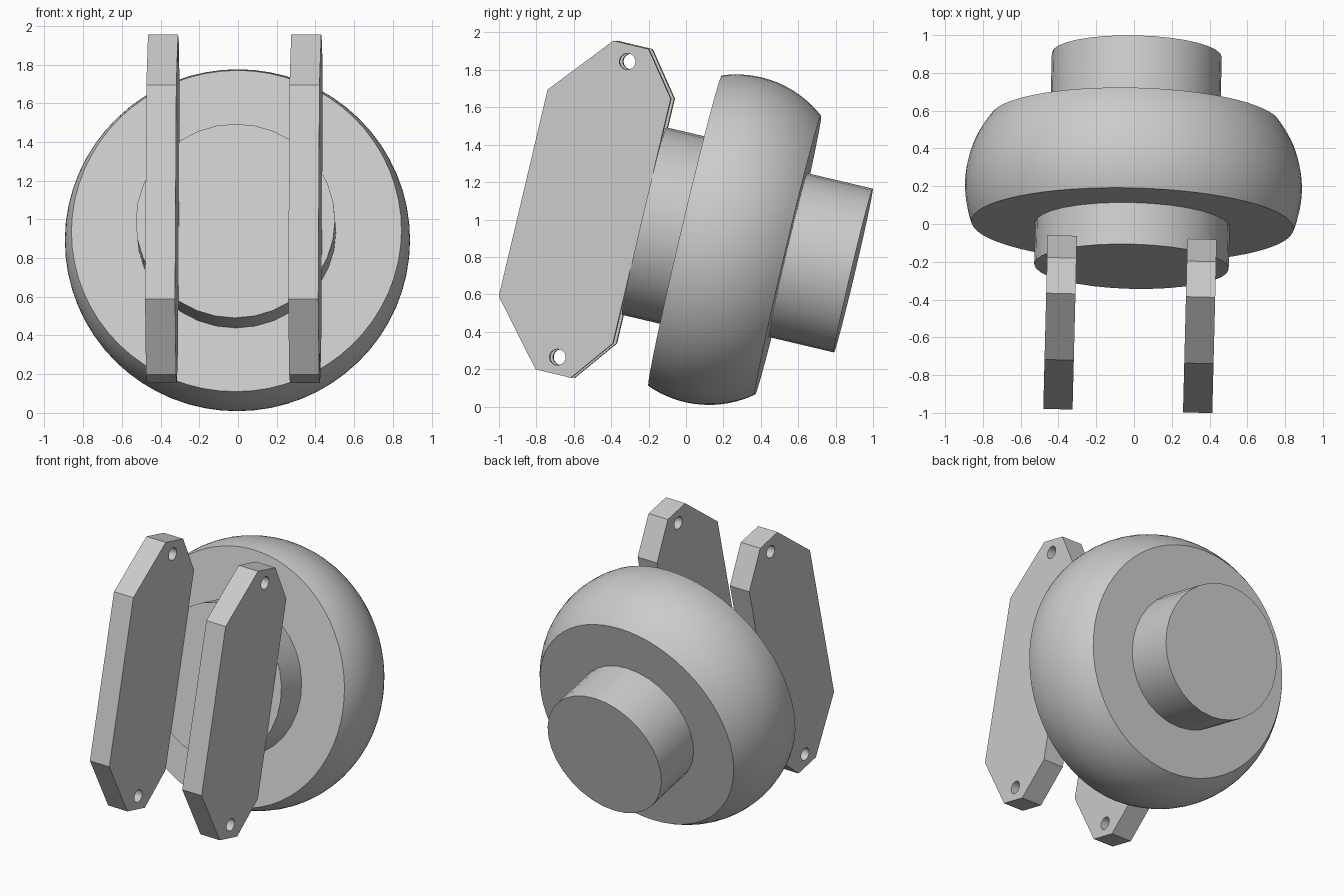
import bpy, bmesh, math
from mathutils import Matrix, Vector

if "Cube" in bpy.data.objects:
    bpy.data.objects.remove(bpy.data.objects["Cube"])

GREY = (0.6, 0.6, 0.6, 1)
grey = bpy.data.materials.new("plain_grey")
grey.use_nodes = True
grey.diffuse_color = GREY
grey.node_tree.nodes["Principled BSDF"].inputs["Base Color"].default_value = GREY

# Assembly frame: local y runs back along the tilted wheel axis
FRAME = (Matrix.Translation((-0.008, -0.005, 0.94))
         @ Matrix.Rotation(math.radians(-1.45), 4, 'Z')
         @ Matrix.Rotation(math.radians(-13.3), 4, 'X'))


def finish(name, mesh, matrix):
    obj = bpy.data.objects.new(name, mesh)
    bpy.context.scene.collection.objects.link(obj)
    obj.matrix_world = matrix
    mesh.materials.clear()
    mesh.materials.append(grey)
    bpy.ops.object.select_all(action='DESELECT')
    obj.select_set(True)
    bpy.context.view_layer.objects.active = obj
    bpy.ops.object.shade_smooth_by_angle(angle=math.radians(30))
    return obj


def lathe(name, profile, segments):
    """Closed solid of revolution about local y from (radius, y) points."""
    bm = bmesh.new()
    rings = []
    for radius, y in profile:
        angles = [2 * math.pi * i / segments for i in range(segments)]
        rings.append([bm.verts.new((radius * math.sin(a), y, radius * math.cos(a)))
                      for a in angles])
    for low, high in zip(rings, rings[1:]):
        for i in range(segments):
            j = (i + 1) % segments
            bm.faces.new((low[i], low[j], high[j], high[i]))
    bm.faces.new(rings[0])
    bm.faces.new(rings[-1])
    bmesh.ops.recalc_face_normals(bm, faces=bm.faces)
    mesh = bpy.data.meshes.new(name)
    bm.to_mesh(mesh)
    bm.free()
    return finish(name, mesh, FRAME)


def plate(name, x, outline, holes, hole_radius, thickness):
    """Flat plate with round holes, filled from a 2D curve."""
    curve = bpy.data.curves.new(name, 'CURVE')
    curve.dimensions = '2D'
    curve.fill_mode = 'BOTH'
    curve.extrude = thickness / 2
    loops = [outline]
    for cx, cy in holes:
        loops.append([(cx + hole_radius * math.cos(k * math.pi / 12),
                       cy + hole_radius * math.sin(k * math.pi / 12)) for k in range(24)])
    for loop in loops:
        spline = curve.splines.new('POLY')
        spline.points.add(len(loop) - 1)
        for point, (px, py) in zip(spline.points, loop):
            point.co = (px, py, 0, 1)
        spline.use_cyclic_u = True
    temp = bpy.data.objects.new(name + "_curve", curve)
    mesh = bpy.data.meshes.new_from_object(temp)
    bpy.data.objects.remove(temp)
    bm = bmesh.new()
    bm.from_mesh(mesh)
    bmesh.ops.remove_doubles(bm, verts=bm.verts, dist=0.0001)
    bmesh.ops.recalc_face_normals(bm, faces=bm.faces)
    bm.to_mesh(mesh)
    bm.free()
    # Curve x, y, z become local y, z, x
    turn = Matrix(((0, 0, 1), (1, 0, 0), (0, 1, 0))).to_4x4()
    return finish(name, mesh, FRAME @ Matrix.Translation((x, 0, 0)) @ turn)


# Bulged wheel: an arc rim between two flat faces
CORE, BULGE, MIDDLE, DEPTH = 0.32, 0.572, 0.208, 0.566
start = math.asin(-MIDDLE / BULGE)
end = math.asin((DEPTH - MIDDLE) / BULGE)
rim = []
for i in range(17):
    a = start + (end - start) * i / 16
    rim.append((CORE + BULGE * math.cos(a), MIDDLE + BULGE * math.sin(a)))
lathe("wheel", rim, 64)

# Hubs on both faces
lathe("front_hub", [(0.515, -0.226), (0.515, 0.01)], 32)
lathe("back_hub", [(0.45, DEPTH - 0.01), (0.45, 0.925)], 32)

# Pair of mounting plates with a hole near each end
half = [(-0.226, 0.672), (-0.402, 0.903), (-0.596, 0.903), (-0.878, 0.568)]
outline = half + [(y, -z) for y, z in reversed(half)]
for side, name in ((1, "left_mounting_plate"), (-1, "right_mounting_plate")):
    plate(name, side * 0.37, outline, [(-0.497, 0.812), (-0.497, -0.812)], 0.043, 0.155)
